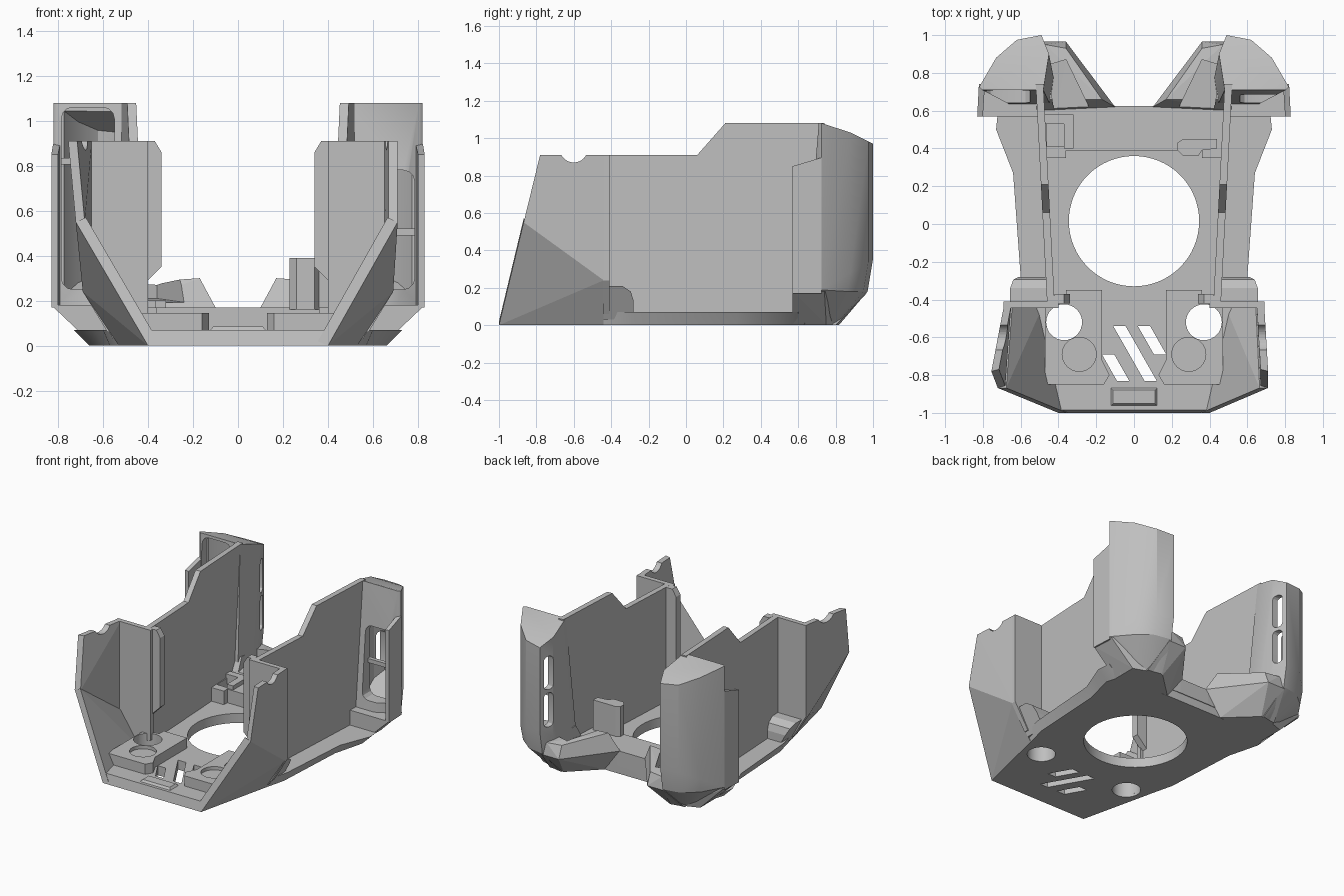
import bpy, bmesh, math
from mathutils import Vector

cube = bpy.data.objects.get("Cube")
if cube:
    bpy.data.objects.remove(cube, do_unlink=True)

grey = bpy.data.materials.new("plain grey")
grey.use_nodes = True
tone = (0.52, 0.52, 0.52, 1)
grey.diffuse_color = tone
grey.node_tree.nodes["Principled BSDF"].inputs["Base Color"].default_value = tone


def finish(name, bm):
    bmesh.ops.recalc_face_normals(bm, faces=bm.faces)
    mesh = bpy.data.meshes.new(name)
    bm.to_mesh(mesh)
    bm.free()
    mesh.materials.append(grey)
    ob = bpy.data.objects.new(name, mesh)
    bpy.context.collection.objects.link(ob)
    return ob


def hull(name, pts, s=1):
    """Convex solid around points; s = -1 mirrors it."""
    bm = bmesh.new()
    for x, y, z in pts:
        bm.verts.new((x * s, y, z))
    res = bmesh.ops.convex_hull(bm, input=bm.verts)
    junk = [v for v in set(res["geom_interior"] + res["geom_unused"])
            if isinstance(v, bmesh.types.BMVert)]
    bmesh.ops.delete(bm, geom=junk, context="VERTS")
    bmesh.ops.dissolve_limit(bm, angle_limit=0.02, verts=bm.verts, edges=bm.edges)
    return finish(name, bm)


def loft(name, low, high):
    """Solid between two outlines with equal point counts."""
    bm = bmesh.new()
    a = [bm.verts.new(p) for p in low]
    b = [bm.verts.new(p) for p in high]
    bm.faces.new(a)
    bm.faces.new(b)
    for i in range(len(a)):
        j = (i + 1) % len(a)
        bm.faces.new((a[i], a[j], b[j], b[i]))
    return finish(name, bm)


def slab(name, pts, lo, hi, axis="z", s=1):
    """Extrude a 2D outline along an axis."""
    def place(u, v, w):
        p = {"x": (w, u, v), "y": (u, w, v), "z": (u, v, w)}[axis]
        return (p[0] * s, p[1], p[2])
    return loft(name, [place(u, v, lo) for u, v in pts], [place(u, v, hi) for u, v in pts])


def rect(a, b, c, d):
    return [(a, c), (b, c), (b, d), (a, d)]


def rounded(a, b, c, d, r):
    pts = []
    corners = [(b - r, d - r), (a + r, d - r), (a + r, c + r), (b - r, c + r)]
    for k, (u, v) in enumerate(corners):
        for i in range(4):
            t = math.pi / 2 * (k + i / 3)
            pts.append((u + r * math.cos(t), v + r * math.sin(t)))
    return pts


def circle(u, v, r, n=32):
    return [(u + r * math.cos(math.tau * i / n), v + r * math.sin(math.tau * i / n))
            for i in range(n)]


def cut(ob, *cutters):
    for c in cutters:
        mod = ob.modifiers.new("cut", "BOOLEAN")
        mod.operation, mod.object, mod.solver = "DIFFERENCE", c, "EXACT"
    deps = bpy.context.evaluated_depsgraph_get()
    deps.update()
    mesh = bpy.data.meshes.new_from_object(ob.evaluated_get(deps))
    ob.modifiers.clear()
    ob.data = mesh
    for c in cutters:
        bpy.data.objects.remove(c, do_unlink=True)


def smooth(ob):
    bpy.ops.object.select_all(action="DESELECT")
    ob.select_set(True)
    bpy.context.view_layer.objects.active = ob
    bpy.ops.object.shade_smooth_by_angle(angle=math.radians(28))


def both(half):
    return half + [(-x, y) for x, y in reversed(half)]


# floor plate with flared edge, round opening, screw holes and slanted vents
under = both([(.4, -1), (.53, -.44), (.57, -.28), (.6, .27), (.66, .5), (.63, .6), (.2, .62)])
upper = both([(.41, -.985), (.56, -.44), (.6, -.28), (.64, .27), (.73, .5), (.72, .6), (.15, .62)])
floor = loft("floor_plate", [(x, y, 0) for x, y in under], [(x, y, .07) for x, y in upper])
vents = [(-.11, -.54, -.83), (.02, -.54, -.69), (-.17, -.69, -.83)]
holes = [slab("cutter", circle(0, .015, .345, 64), -.1, .3)]
for x, top, end in vents:
    run = (top - end) * .57
    holes.append(slab("cutter", [(x, top), (x + .065, top), (x + .065 + run, end), (x + run, end)], -.1, .3))
for s in (-1, 1):
    holes.append(slab("cutter", circle(.37, -.52, .095), -.1, .3, s=s))
cut(floor, *holes)
smooth(floor)

# raised rear deck, front block and cable brackets
deck = slab("rear_deck", both([(.36, .39), (.36, .35), (.47, .35), (.48, .61), (.12, .625)]), .06, .17)
cut(deck, slab("cutter", rect(-.46, -.33, .41, .57), .09, .3))
hull("front_block", [(x, y, z) for x, y, z in
     [(.13, -.97, .06), (-.13, -.97, .06), (.13, -.86, .06), (-.13, -.86, .06),
      (.11, -.95, .085), (-.11, -.95, .085), (.11, -.88, .085), (-.11, -.88, .085)]])
slab("cable_bracket", [(.23, .39), (.26, .36), (.34, .36), (.36, .39), (.44, .4), (.44, .45),
     (.26, .45), (.23, .43)], .16, .39)
slab("low_bracket", [(-.47, .53), (-.37, .53), (-.37, .4), (-.32, .4), (-.32, .58), (-.47, .58)], .1, .2)

for s, side in ((-1, "right"), (1, "left")):
    def named(part):
        return side + "_" + part

    # mounting pad with a through hole and a shallow round pocket
    pad = slab(named("mounting_pad"), [(.17, -.35), (.36, -.35), (.36, -.4), (.47, -.42), (.47, -.85),
               (.16, -.85), (.13, -.8), (.17, -.72), (.17, -.62)], .06, .145, s=s)
    cut(pad, slab("cutter", circle(.37, -.52, .095), -.1, .3, s=s),
        slab("cutter", circle(.29, -.69, .09), .12, .3, s=s))
    smooth(pad)

    # front wing: slanted lower plate and upright upper plate, flared on the right
    flare = .045 if s < 0 else 0
    a, b, c, d = (.4, -1, 0), (.53, -.44, 0), (.69, -.44, .24), (.71 + flare / 4, -.868, .55)
    e, f = (.69, -.44, .91), (.71 + flare, -.78, .91)
    back = Vector((-.045, 0, .02))
    thin = Vector((-.04, .01, 0))
    hull(named("wing_lower"), [a, b, c, d] + [Vector(p) + back for p in (a, b, c, d)], s)
    wing = hull(named("wing_upper"), [c, d, e, f] + [Vector(p) + thin for p in (c, d, e, f)], s)
    cut(wing, slab("cutter", circle(-.6, .945, .075), .5, .9, "x", s))

    # step panel, inner flange and rounded corner foot
    slab(named("step_panel"), [(.4, .1), (.58, .06), (.69, .24), (.69, .91), (.4, .91)],
         -.445, -.41, "y", s)
    slab(named("inner_flange"), [(.42, .27), (.34, .35), (.34, .86), (.37, .91), (.42, .91)],
         -.42, -.37, "y", s)
    outline = [(-.44, .03), (-.28, .03), (-.28, .13), (-.295, .18), (-.34, .21), (-.44, .21)]
    hull(named("corner_foot"), [(x, y, z) for y, z in outline for x in (.46, .54 + z * .55)], s)

    # long side wall, splayed toward the rear
    wall = slab(named("side_wall"), [(-.42, .05), (-.42, .91), (.06, .91), (.21, 1.08),
                (.74, 1.08), (.74, .05)], .42, .46, "x", s)
    for v in wall.data.vertices:
        v.co.x += s * (v.co.y + .42) * .052

    # hollow rear column
    plan = [(.48, .71), (.45, .9), (.49, 1.0), (.62, .975), (.73, .88), (.82, .725), (.805, .71)]
    pts = []
    for x, y in plan:
        pts += [(x, y, 1.08 - .5 * max(0, y - .78)), (x, y, .18 + .6 * (y - .71)),
                (.45 + (x - .45) * .97, .71 + (y - .71) * .9, .18),
                (.42 + (x - .45) * .6, .62 + (y - .71) * .68, 0)]
    column = hull(named("rear_column"), pts, s)
    core = []
    for x, y in plan:
        x, y = .63 + (x - .63) * .8, .83 + (y - .83) * .8
        core += [(x, y, .2 + .5 * max(0, y - .71)), (x, y, 1.05 - .5 * max(0, y - .76))]
    cutters = [hull("cutter", core, s)]
    window = (.56, .785, .25, .78) if s > 0 else (.55, .785, .25, 1.06)
    cutters.append(slab("cutter", rounded(*window, .05), .6, .76, "y", s))
    for lo, hi in ((.37, .62), (.645, .89)):
        cutters.append(slab("cutter", rounded(.9, .97, lo, hi, .03), .3, .53, "x", s))
    cut(column, *cutters)
    smooth(column)
    bar, start = (.505, .54) if s > 0 else (.82, .74)
    slab(named("window_bar"), rect(start, .79, bar - .015, bar + .015), .71, .74, "y", s)

    # side fin and sloped socket floor in front of the column
    fin = [(.8, .57), (.83, .57), (.822, .725), (.79, .725)]
    hull(named("side_fin"), [(x, y, z) for x, y in fin for z in (.17, .85 + (y - .57) * .3)], s)
    hull(named("socket_floor"), [(.5, .57, 0), (.64, .57, 0), (.64, .75, 0), (.5, .8, 0),
         (.83, .57, .18), (.82, .74, .18), (.5, .57, .18), (.5, .8, .18)], s)

    # air nozzle with a scooped mouth
    nozzle = hull(named("nozzle"), [(.23, .62, 0), (.55, .6, 0), (.55, .8, 0), (.43, .81, 0),
                  (.1, .62, .17), (.36, .965, .17), (.5, .965, .17), (.52, .6, .17),
                  (.17, .66, .3), (.36, .93, .26), (.47, .95, .26), (.47, .66, .28)], s)
    cut(nozzle, hull("cutter", [(x, y, z) for x, y, low in
        ((.22, .58, .19), (.36, .87, .21), (.46, .84, .21), (.42, .58, .19)) for z in (low, .4)], s))
